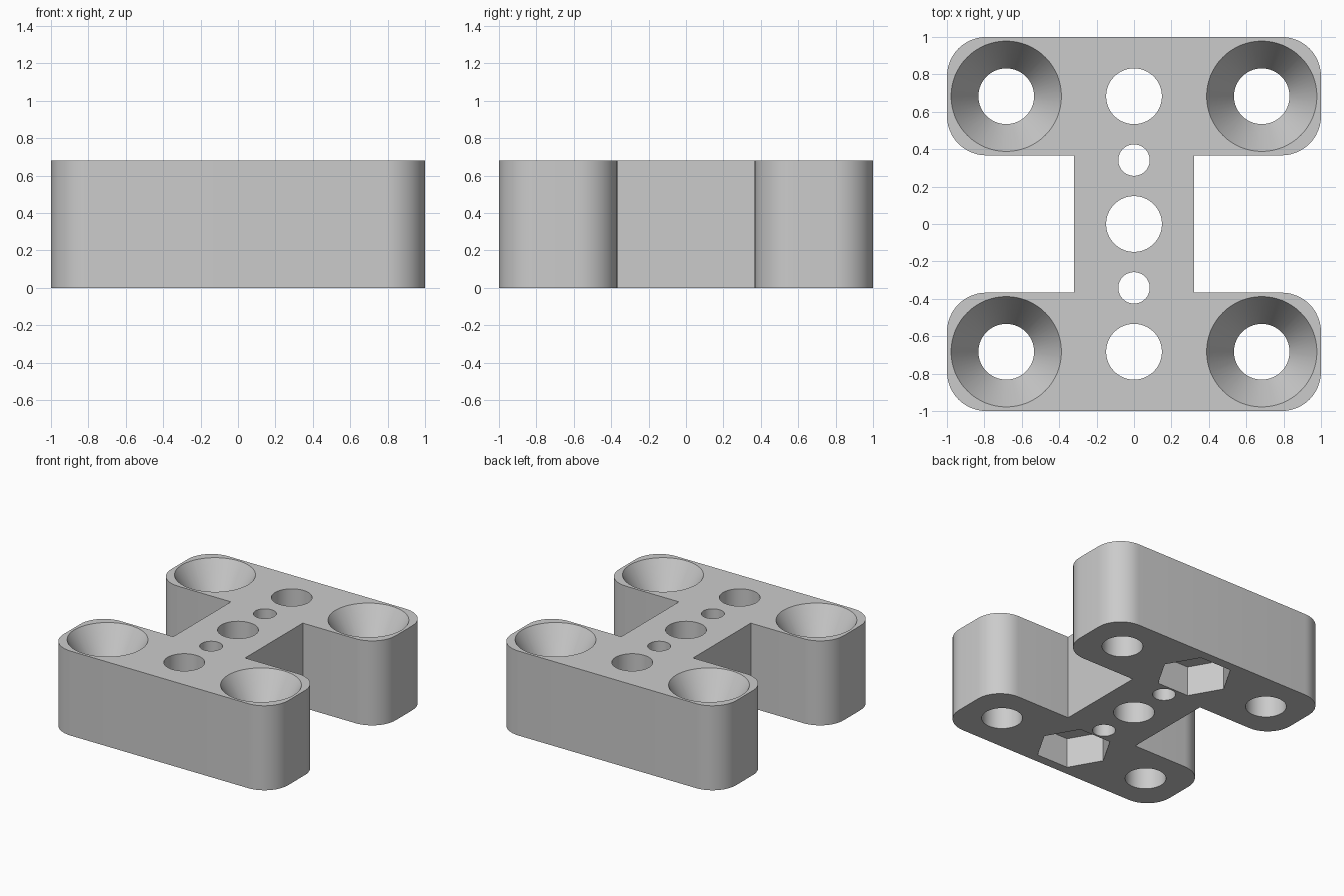
import bpy, bmesh
from math import pi, sin, cos

cube = bpy.data.objects.get("Cube")
if cube:
    bpy.data.objects.remove(cube, do_unlink=True)

HEIGHT = 0.68      # block thickness
WEB = 0.32         # half width of the middle web
BAR = 0.367        # inner edge of each end bar
ROUND = 0.21       # bar corner radius
PITCH = 0.683      # distance of the outer holes from the centre
HOLE = 0.149       # main hole radius

grey = bpy.data.materials.new("plain grey")
grey.use_nodes = True
colour = (0.6, 0.6, 0.6, 1)
grey.diffuse_color = colour
grey.node_tree.nodes["Principled BSDF"].inputs["Base Color"].default_value = colour


def make_object(name, bm):
    bmesh.ops.recalc_face_normals(bm, faces=bm.faces)
    mesh = bpy.data.meshes.new(name)
    bm.to_mesh(mesh)
    bm.free()
    mesh.materials.append(grey)
    obj = bpy.data.objects.new(name, mesh)
    bpy.context.collection.objects.link(obj)
    return obj


def arc(cx, cy, start, steps=12):
    angles = [start + pi / 2 * i / steps for i in range(steps + 1)]
    return [(cx + ROUND * cos(a), cy + ROUND * sin(a)) for a in angles]


def lathe(name, profile, x, y, sides):
    """Closed solid turned about a vertical axis from (radius, z) pairs."""
    bm = bmesh.new()
    rings = []
    for r, z in profile:
        turn = [2 * pi * i / sides for i in range(sides)]
        rings.append([bm.verts.new((x + r * cos(a), y + r * sin(a), z)) for a in turn])
    for low, high in zip(rings, rings[1:]):
        for i in range(sides):
            j = (i + 1) % sides
            bm.faces.new((low[i], low[j], high[j], high[i]))
    bm.faces.new(rings[0][::-1])
    bm.faces.new(rings[-1])
    return make_object(name, bm)


# H-shaped block: one quadrant of the outline, mirrored round
quadrant = [(WEB, BAR)] + arc(1 - ROUND, BAR + ROUND, -pi / 2) + arc(1 - ROUND, 1 - ROUND, 0)
half = quadrant + [(-x, y) for x, y in reversed(quadrant)]
outline = half + [(-x, -y) for x, y in half]
bm = bmesh.new()
base = bm.faces.new([bm.verts.new((x, y, 0)) for x, y in outline])
top = bmesh.ops.extrude_face_region(bm, geom=[base])["geom"]
bmesh.ops.translate(bm, vec=(0, 0, HEIGHT),
                    verts=[v for v in top if isinstance(v, bmesh.types.BMVert)])
block = make_object("mounting_block", bm)

# Hole profiles
over = 0.05
through = [(HOLE, -over), (HOLE, HEIGHT + over)]
small = [(0.084, -over), (0.084, HEIGHT + over)]
sink_depth, rim = 0.25, 0.295
flare = (rim - HOLE) / sink_depth * over
countersunk = [(HOLE, -over), (HOLE, HEIGHT - sink_depth), (rim + flare, HEIGHT + over)]
nut_pocket = [(0.28, -over), (0.28, 0.24)]

cutters = [lathe("centre_hole", through, 0, 0, 64)]
for side in (-1, 1):
    cutters.append(lathe("small_hole", small, 0, side * PITCH / 2, 48))
    cutters.append(lathe("bolt_hole", through, 0, side * PITCH, 64))
    cutters.append(lathe("nut_pocket", nut_pocket, 0, side * PITCH, 6))
    for x in (-PITCH, PITCH):
        cutters.append(lathe("countersunk_hole", countersunk, x, side * PITCH, 64))

# Cut every hole, then drop the cutters
bpy.ops.object.select_all(action="DESELECT")
bpy.context.view_layer.objects.active = block
block.select_set(True)
for cutter in cutters:
    cutter.hide_render = True
    mod = block.modifiers.new("cut", "BOOLEAN")
    mod.operation = "DIFFERENCE"
    mod.solver = "EXACT"
    mod.object = cutter
    bpy.ops.object.modifier_apply(modifier=mod.name)
    bpy.data.objects.remove(cutter, do_unlink=True)

bpy.ops.object.shade_smooth_by_angle(angle=pi / 9)
